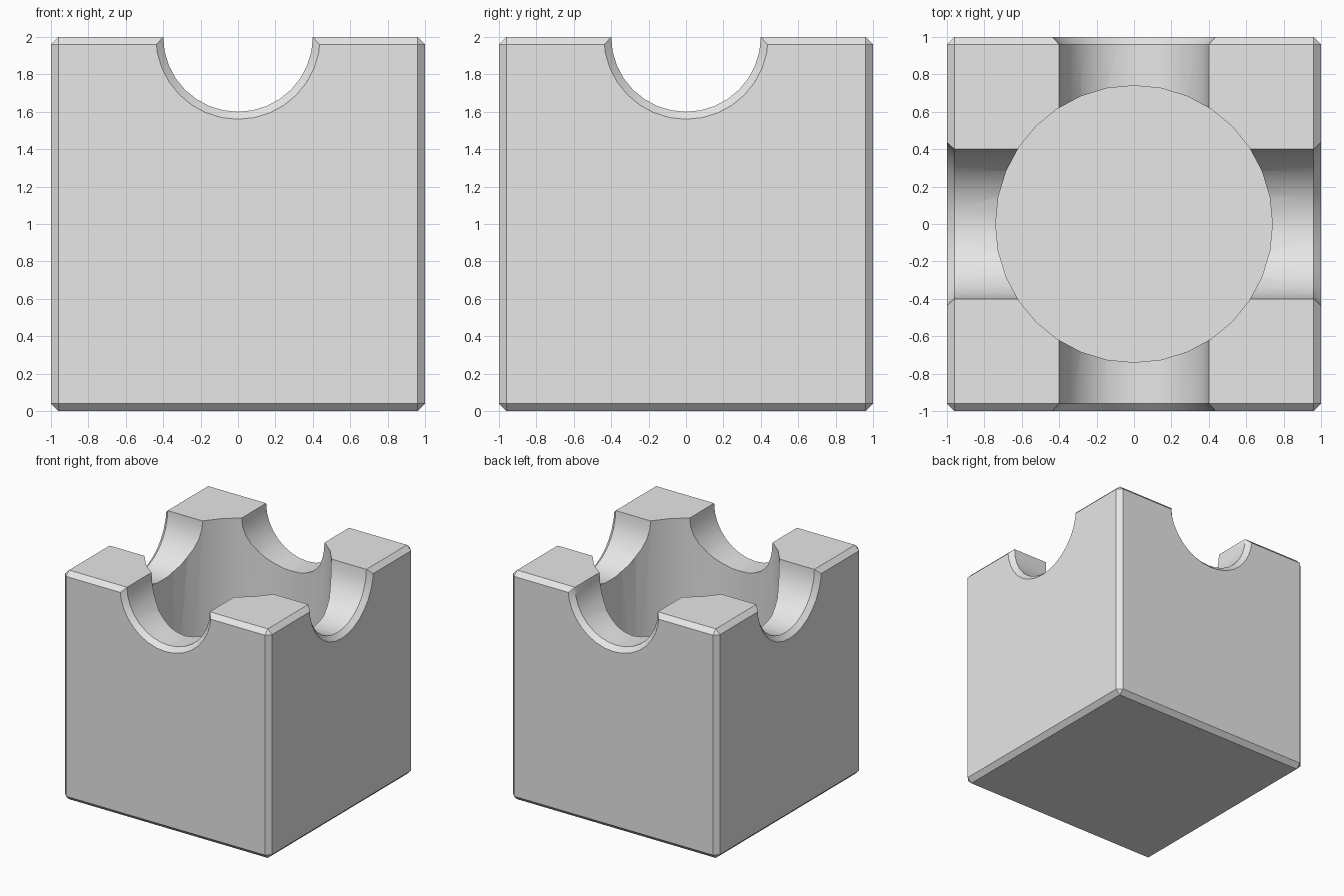
import bpy
import bmesh
import math
from mathutils import Matrix

CHAMFER = 0.04
CHANNEL_R = 0.4
POCKET_R = 0.74
POCKET_FLOOR = 0.3
SEGMENTS = 32

if "Cube" in bpy.data.objects:
    bpy.data.objects.remove(bpy.data.objects["Cube"], do_unlink=True)

grey = bpy.data.materials.new("light grey")
grey.use_nodes = True
colour = (0.8, 0.8, 0.8, 1.0)
grey.diffuse_color = colour
grey.node_tree.nodes["Principled BSDF"].inputs["Base Color"].default_value = colour


def make_object(name, bm):
    bmesh.ops.recalc_face_normals(bm, faces=bm.faces)
    mesh = bpy.data.meshes.new(name)
    bm.to_mesh(mesh)
    bm.free()
    mesh.materials.append(grey)
    obj = bpy.data.objects.new(name, mesh)
    bpy.context.collection.objects.link(obj)
    return obj


def lathe(name, profile, matrix):
    """Closed solid turned around z from (radius, height) pairs."""
    bm = bmesh.new()
    rings = []
    for radius, height in profile:
        ring = []
        for i in range(SEGMENTS):
            a = math.tau * i / SEGMENTS
            ring.append(bm.verts.new((radius * math.cos(a), radius * math.sin(a), height)))
        rings.append(ring)
    for low, high in zip(rings, rings[1:]):
        for i in range(SEGMENTS):
            j = (i + 1) % SEGMENTS
            bm.faces.new((low[i], low[j], high[j], high[i]))
    bm.faces.new(rings[0])
    bm.faces.new(rings[-1])
    bm.transform(matrix)
    obj = make_object(name, bm)
    obj.hide_render = True
    return obj


# Chamfered block
bm = bmesh.new()
bmesh.ops.create_cube(bm, size=2, matrix=Matrix.Translation((0, 0, 1)))
bmesh.ops.bevel(bm, geom=bm.edges[:], offset=CHAMFER, segments=1,
                affect='EDGES', profile=0.5)
block = make_object("channel_block", bm)

# Round pocket and two crossing channels with flared mouths
cutters = [lathe("pocket_cutter", [(POCKET_R, POCKET_FLOOR), (POCKET_R, 2.5)],
                 Matrix.Identity(4))]
mouth = 1 - CHAMFER
outer = 1 + CHAMFER
flare_r = CHANNEL_R + 2 * CHAMFER
channel = [(flare_r, -outer), (CHANNEL_R, -mouth), (CHANNEL_R, mouth), (flare_r, outer)]
for axis in "XY":
    turn = Matrix.Rotation(math.pi / 2, 4, axis)
    cutters.append(lathe("channel_cutter", channel, Matrix.Translation((0, 0, 2)) @ turn))

for cutter in cutters:
    mod = block.modifiers.new(cutter.name, 'BOOLEAN')
    mod.operation = 'DIFFERENCE'
    mod.solver = 'EXACT'
    mod.object = cutter

# Bake the cuts and drop the cutters
bpy.context.view_layer.update()
evaluated = block.evaluated_get(bpy.context.evaluated_depsgraph_get())
baked = bpy.data.meshes.new_from_object(evaluated)
block.modifiers.clear()
block.data = baked
for cutter in cutters:
    bpy.data.objects.remove(cutter, do_unlink=True)
baked.materials.clear()
baked.materials.append(grey)
for poly in baked.polygons:
    poly.material_index = 0

# Smooth curved walls, crisp edges
bpy.ops.object.select_all(action='DESELECT')
block.select_set(True)
bpy.context.view_layer.objects.active = block
bpy.ops.object.shade_smooth_by_angle(angle=math.radians(30))
